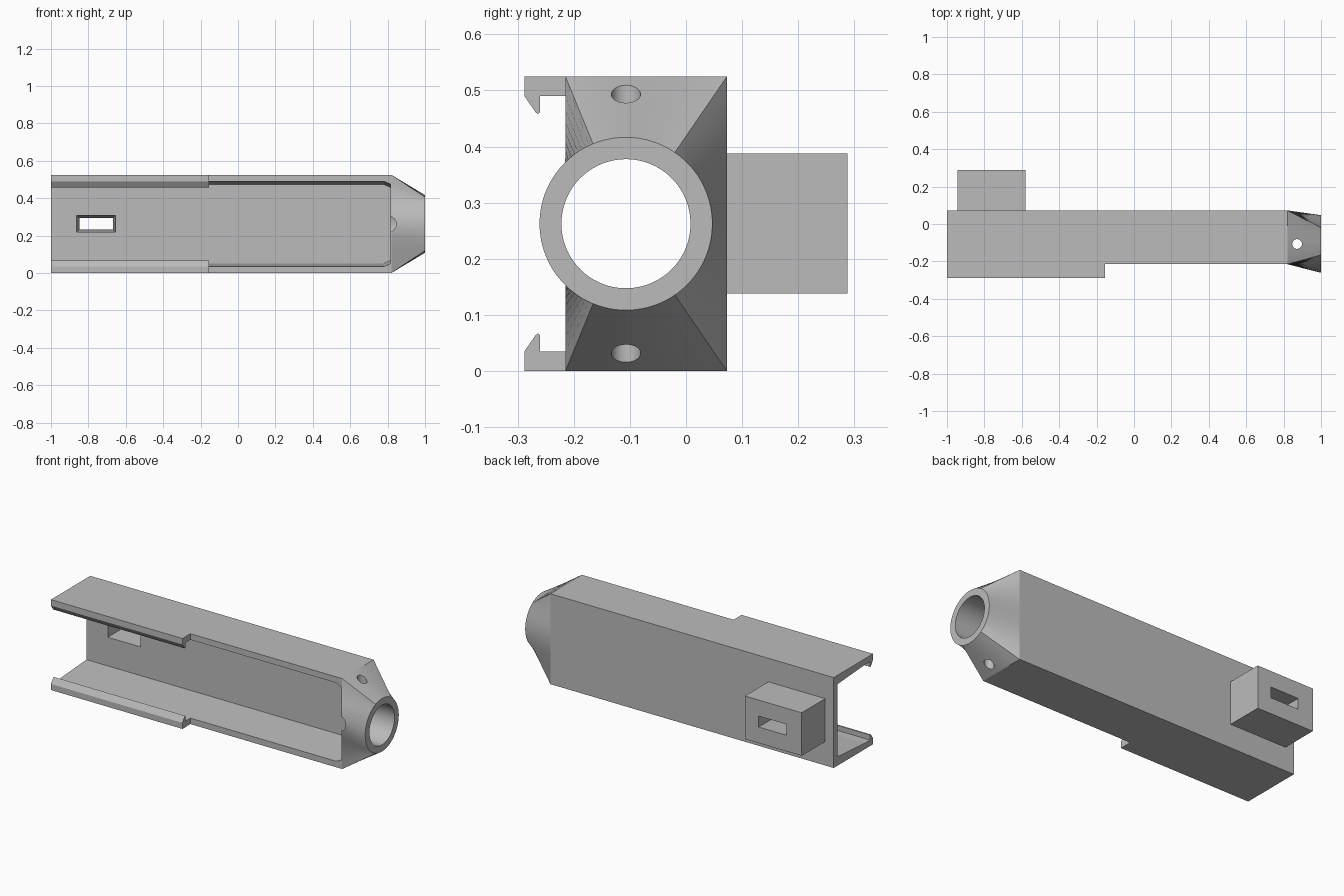
import bpy, bmesh, math
from mathutils import Matrix

if "Cube" in bpy.data.objects:
    bpy.data.objects.remove(bpy.data.objects["Cube"])

H = 0.525                      # overall height
Y0, Y1 = -0.215, 0.073         # channel front / back
CY, CZ = -0.107, H / 2         # barrel axis
WALL = 0.035
NOSE = 0.82                    # where the nose starts

grey = bpy.data.materials.new("grey plastic")
grey.diffuse_color = (0.5, 0.5, 0.5, 1)
grey.use_nodes = True
grey.node_tree.nodes["Principled BSDF"].inputs["Base Color"].default_value = grey.diffuse_color


def loft(name, rings):
    """Closed solid through rings that share a point count."""
    bm = bmesh.new()
    vs = [[bm.verts.new(p) for p in r] for r in rings]
    n = len(vs[0])
    for a, b in zip(vs, vs[1:]):
        for i in range(n):
            j = (i + 1) % n
            bm.faces.new((a[i], a[j], b[j], b[i]))
    bm.faces.new(vs[0])
    bm.faces.new(vs[-1])
    bmesh.ops.recalc_face_normals(bm, faces=bm.faces)
    me = bpy.data.meshes.new(name)
    bm.to_mesh(me)
    bm.free()
    me.materials.append(grey)
    ob = bpy.data.objects.new(name, me)
    bpy.context.collection.objects.link(ob)
    return ob


def cylinder(name, r, length, matrix, segs):
    bm = bmesh.new()
    bmesh.ops.create_cone(bm, cap_ends=True, segments=segs, radius1=r,
                          radius2=r, depth=length, matrix=matrix)
    me = bpy.data.meshes.new(name)
    bm.to_mesh(me)
    bm.free()
    me.materials.append(grey)
    ob = bpy.data.objects.new(name, me)
    bpy.context.collection.objects.link(ob)
    return ob


def cut(ob, cutter):
    bpy.context.view_layer.objects.active = ob
    m = ob.modifiers.new("cut", 'BOOLEAN')
    m.operation, m.solver, m.object = 'DIFFERENCE', 'EXACT', cutter
    bpy.ops.object.modifier_apply(modifier=m.name)


def rect(x0, x1, z0, z1, y):
    return [(x0, y, z0), (x1, y, z0), (x1, y, z1), (x0, y, z1)]


# body: rectangular bar whose nose blends radially into a round mouth
corners = [math.atan2(z - CZ, y - CY) for y in (Y0, Y1) for z in (0, H)]
N = 128
angles = [-math.pi + 2 * math.pi * i / N for i in range(N)]
angles = sorted([a for a in angles
                 if min(abs(a - c) for c in corners) > 0.015] + corners)


def bar_ring(x):
    pts = []
    for a in angles:
        c, s = math.cos(a), math.sin(a)
        ty = ((Y1 if c > 0 else Y0) - CY) / c if abs(c) > 1e-6 else 9
        tz = (H / 2) / abs(s) if abs(s) > 1e-6 else 9
        t = min(ty, tz)
        pts.append((x, CY + t * c, CZ + t * s))
    return pts


mouth = [(1, CY + 0.154 * math.cos(a), CZ + 0.154 * math.sin(a)) for a in angles]
body = loft("channel_body", [bar_ring(-1), bar_ring(NOSE), mouth])


# open cavity with slightly drafted walls and clipped far corners
def cavity_ring(y, w):
    xe = NOSE - 0.005
    return [(-1.1, y, w), (xe - 0.035, y, w), (xe, y, w + 0.015),
            (xe, y, H - w - 0.015), (xe - 0.035, y, H - w), (-1.1, y, H - w)]


draft = 0.017
yb = Y1 - WALL
slope = draft / (yb - Y0)
cavity = loft("cavity_cutter", [cavity_ring(Y0 - 0.02, WALL - 0.02 * slope),
                                cavity_ring(yb, WALL + draft)])

# barrel bore, cross pin hole and tapered slot
bore = cylinder("bore_cutter", 0.115, 0.5,
                Matrix.Translation((0.95, CY, CZ)) @ Matrix.Rotation(math.pi / 2, 4, 'Y'), 128)
pin = cylinder("pin_cutter", 0.026, 1.0, Matrix.Translation((0.872, CY, CZ)), 64)
slot = loft("slot_cutter", [rect(-0.863, -0.654, 0.218, 0.308, yb - 0.01),
                            rect(-0.848, -0.669, 0.232, 0.294, 0.30)])

# block standing on the back wall
block = loft("rear_block", [rect(-0.945, -0.58, 0.138, 0.388, Y1),
                            rect(-0.945, -0.58, 0.138, 0.388, 0.288)])

for c in (cavity, bore, pin, slot):
    cut(body, c)
cut(block, slot)
for c in (cavity, bore, pin, slot):
    bpy.data.objects.remove(c)

# snap hooks along the open side, mirrored top and bottom
profile = [(Y0, 0), (-0.288, 0), (-0.288, WALL), (-0.268, 0.064), (-0.264, 0.067),
           (-0.260, 0.064), (-0.260, WALL), (Y0, WALL)]
hooks = []
for name, flip in (("lower_hook", False), ("upper_hook", True)):
    hooks.append(loft(name, [[(x, y, H - z if flip else z) for y, z in profile]
                             for x in (-1, -0.155)]))

# smooth the curved nose and bores, keep every other edge crisp
bpy.ops.object.select_all(action='DESELECT')
body.select_set(True)
bpy.context.view_layer.objects.active = body
bpy.ops.object.shade_smooth_by_angle(angle=math.radians(7))
